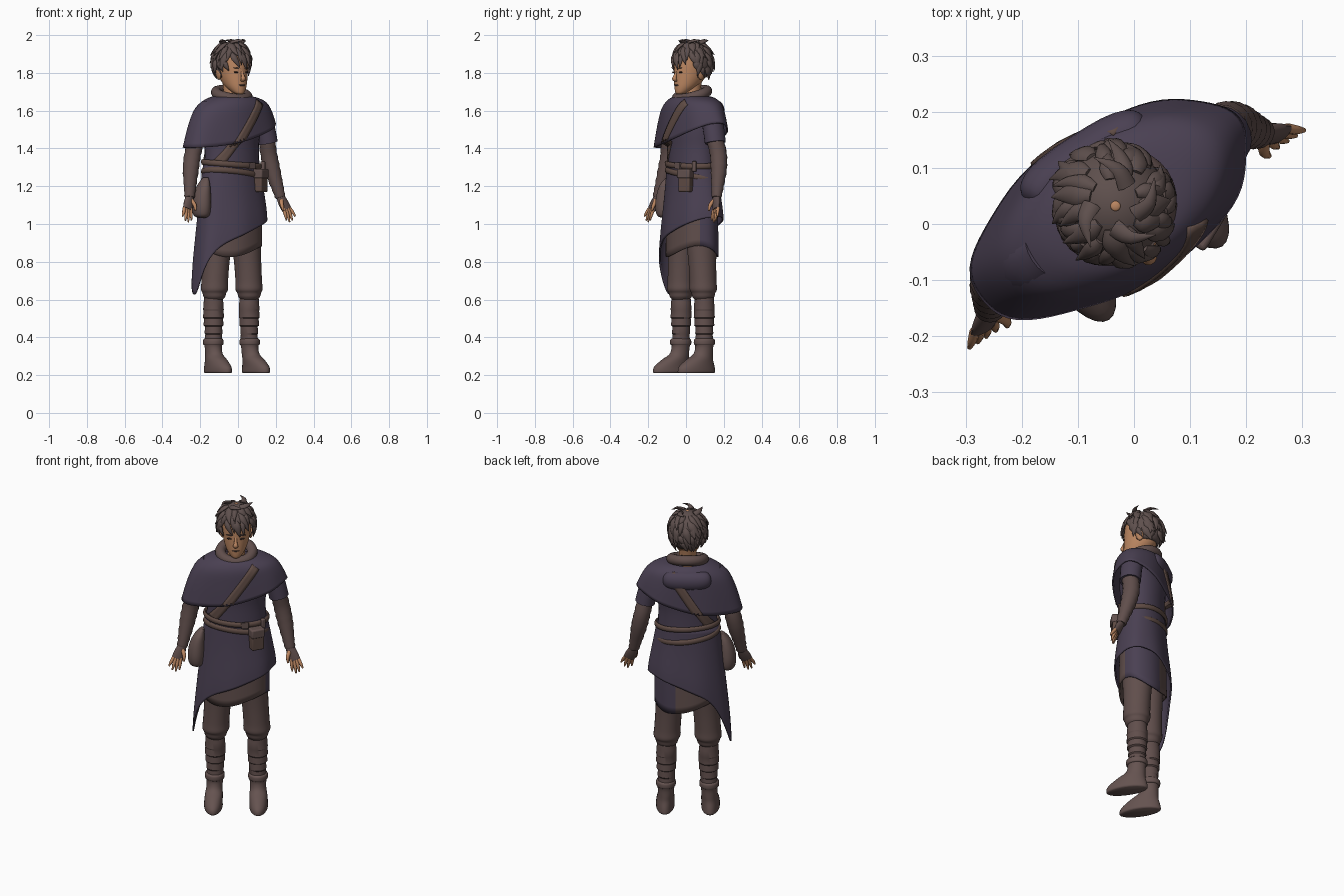
import bpy, bmesh, math, random
from math import sin, cos, pi, radians, exp
from mathutils import Vector, Matrix
from mathutils.bvhtree import BVHTree

if "Cube" in bpy.data.objects:
    bpy.data.objects.remove(bpy.data.objects["Cube"])
random.seed(4)
# the figure is turned about the vertical axis
PLACE = Matrix.Translation((-0.033, 0.032, 0)) @ Matrix.Rotation(radians(33), 4, 'Z')
LOCAL = PLACE.inverted()


def material(name, r, g, b):
    m = bpy.data.materials.new(name)
    m.use_nodes = True
    m.diffuse_color = (r, g, b, 1)
    node = m.node_tree.nodes["Principled BSDF"]
    node.inputs["Base Color"].default_value = (r, g, b, 1)
    node.inputs["Roughness"].default_value = 0.9
    return m


PURPLE = material("dusk purple cloth", .069, .052, .086)
BROWN = material("brown cloth", .118, .077, .072)
BOOT = material("boot brown", .13, .086, .08)
HAIR = material("hair brown", .112, .079, .074)
LEATHER = material("strap leather", .115, .071, .058)
SKIN = material("skin", .5, .24, .12)
DARK = material("dark line", .04, .022, .018)


def finish(name, bm, mat, thick=0, bevel=0, angle=50, offset=-1):
    bmesh.ops.recalc_face_normals(bm, faces=bm.faces)
    bm.transform(PLACE)
    me = bpy.data.meshes.new(name)
    bm.to_mesh(me)
    bm.free()
    ob = bpy.data.objects.new(name, me)
    bpy.context.collection.objects.link(ob)
    me.materials.append(mat)
    if thick:
        mod = ob.modifiers.new("thickness", 'SOLIDIFY')
        mod.thickness, mod.offset = thick, offset
    if bevel:
        mod = ob.modifiers.new("bevel", 'BEVEL')
        mod.width, mod.segments = bevel, 3
    bpy.ops.object.select_all(action='DESELECT')
    ob.select_set(True)
    bpy.context.view_layer.objects.active = ob
    bpy.ops.object.shade_smooth_by_angle(angle=radians(angle))
    return ob


def skin_rings(bm, rings, caps=True, loop=False):
    vs = [[bm.verts.new(p) for p in r] for r in rings]
    n = len(vs[0])
    pairs = list(zip(vs, vs[1:])) + ([(vs[-1], vs[0])] if loop else [])
    for a, b in pairs:
        for i in range(n):
            bm.faces.new((a[i], a[(i + 1) % n], b[(i + 1) % n], b[i]))
    if caps and not loop:
        bm.faces.new(vs[0])
        bm.faces.new(vs[-1])


def smooth(pts, steps=4, loop=False):
    # Catmull-Rom through tuples of any length
    n, out = len(pts), []
    get = (lambda i: pts[i % n]) if loop else (lambda i: pts[max(0, min(n - 1, i))])
    for i in range(n if loop else n - 1):
        for k in range(steps):
            t = k / steps
            out.append(tuple(.5 * (2 * b + (c - a) * t + (2 * a - 5 * b + 4 * c - d) * t * t
                                   + (3 * b - a - 3 * c + d) * t ** 3)
                             for a, b, c, d in zip(get(i - 1), get(i), get(i + 1), get(i + 2))))
    return out if loop else out + [pts[-1]]


def loft(name, prof, mat, n=28, steps=4, **kw):
    # profile rows: z, centre x, centre y, radius x, radius y
    bm = bmesh.new()
    skin_rings(bm, [[(cx + rx * cos(2 * pi * i / n), cy + ry * sin(2 * pi * i / n), z) for i in range(n)]
                    for z, cx, cy, rx, ry in smooth(prof, steps)])
    return finish(name, bm, mat, **kw)


def add_tube(bm, pts, up=None, n=10, loop=False):
    # path rows: x, y, z, half width, half thickness
    ps = [Vector(p[:3]) for p in pts]
    m, rings = len(ps), []
    for i, p in enumerate(ps):
        t = (ps[(i + 1) % m] - ps[i - 1]) if loop else ps[min(i + 1, m - 1)] - ps[max(i - 1, 0)]
        u = up(p) if up else Vector((0, -1, 0))
        s = t.cross(u).normalized()
        u = s.cross(t).normalized()
        w, h = pts[i][3:5]
        rings.append([p + s * w * cos(2 * pi * k / n) + u * h * sin(2 * pi * k / n) for k in range(n)])
    skin_rings(bm, rings, loop=loop)


def tube(name, pts, mat, steps=4, loop=False, **kw):
    bm = bmesh.new()
    add_tube(bm, smooth(pts, steps, loop), loop=loop, **kw)
    return finish(name, bm, mat)


def ellipsoid(name, c, r, mat, tilt=0):
    bm = bmesh.new()
    bmesh.ops.create_uvsphere(bm, u_segments=24, v_segments=14, radius=1)
    bm.transform(Matrix.Translation(c) @ Matrix.Rotation(tilt, 4, 'Y') @ Matrix.Diagonal((*r, 1)))
    return finish(name, bm, mat)


def box(name, c, size, mat, turn=0, bevel=.008):
    bm = bmesh.new()
    bmesh.ops.create_cube(bm, size=1)
    bm.transform(Matrix.Translation(c) @ Matrix.Rotation(turn, 4, 'Z') @ Matrix.Diagonal((*size, 1)))
    return finish(name, bm, mat, bevel=bevel)


def drape(name, prof, hem, folds, flare, mat, n=72):
    # cloth: rows are drop fraction, radius x, radius y; hem is height by angle; flare widens the right
    bm, rings, top = bmesh.new(), [], prof[0][3]
    for f, rx, ry, _ in smooth(prof):
        ring = []
        for i in range(n):
            a = 2 * pi * i / n
            k = 1 + folds * f * (sin(7 * a + 1) + .6 * sin(4 * a))
            wide = 1 + flare * max(f, 0) ** .5 * max(0, -cos(a))
            ring.append((rx * k * wide * cos(a), ry * k * sin(a), top + (hem(a) - top) * f))
        rings.append(ring)
    skin_rings(bm, rings, caps=False)
    return finish(name, bm, mat, thick=.008)


def strap(name, ends, half, side, on):
    # flat band laid on the cloth; side is -1 for the front and 1 for the back
    trees = [BVHTree.FromPolygons([LOCAL @ v.co for v in o.data.vertices],
                                  [p.vertices[:] for p in o.data.polygons]) for o in on]
    a, b = Vector(ends[0]), Vector(ends[1])
    across = Vector((a.z - b.z, 0, b.x - a.x)).normalized() * half
    bm, rows = bmesh.new(), []
    for i in range(25):
        c = a.lerp(b, i / 24)
        row = []
        for k in (-1, -.33, .33, 1):
            p = c + across * k
            hits = [t.ray_cast(Vector((p.x, side, p.z)), Vector((0, -side, 0)))[0] for t in trees]
            row.append(bm.verts.new((p.x, max(h.y * side for h in hits if h) * side + side * .001, p.z)))
        rows.append(row)
    for r, q in zip(rows, rows[1:]):
        for k in range(3):
            bm.faces.new((r[k], r[k + 1], q[k + 1], q[k]))
    finish(name, bm, LEATHER, thick=.01, offset=0)


# clothing on the body
tunic = loft("tunic_body", [(1.27, 0, 0, .162, .113), (1.4, 0, 0, .155, .112), (1.5, 0, 0, .165, .118),
                            (1.6, 0, 0, .165, .105), (1.66, 0, 0, .09, .07)], PURPLE)
cape = drape("shoulder_cape", [(0, .095, .085, 1.678), (.07, .15, .112, 0), (.24, .205, .132, 0),
                               (.55, .24, .14, 0), (1, .268, .147, 0)],
             lambda a: 1.405 + .13 * (.5 + .5 * cos(a + .05)) ** 2, .014, .1, PURPLE)
drape("long_skirt", [(0, .163, .115, 1.32), (.4, .183, .125, 0), (.8, .203, .14, 0), (1, .209, .145, 0)],
      lambda a: .95 + .085 * cos(a) + .025 * max(0, sin(a)) - .24 * exp(-((a - 3.05) / .6) ** 2),
      .014, .13, PURPLE)
under = drape("under_skirt", [(0, .15, .105, 1.25), (.5, .172, .118, 0), (1, .176, .122, 0)],
              lambda a: .855 + .03 * cos(2 * a + 1), .008, 0, BROWN)
under.data.materials.append(PURPLE)
for p in under.data.polygons:
    c = LOCAL @ p.center
    p.material_index = int(-.3 < math.atan2(c.y, c.x) < 1.05)
ring8 = [2 * pi * i / 8 for i in range(8)]
outward = lambda p: Vector((p.x, p.y, .001))
tube("folded_hood", [(-.125, .085, 1.612, .012, .012), (-.11, .09, 1.61, .042, .036), (-.06, .102, 1.602, .054, .043),
                     (.06, .102, 1.602, .054, .043), (.11, .09, 1.61, .042, .036), (.125, .085, 1.612, .012, .012)],
     PURPLE, n=20)
tube("neck_scarf", [(.085 * cos(a), .077 * sin(a), 1.685 + .024 * sin(a), .028, .028) for a in ring8],
     BROWN, loop=True, up=outward, n=14)

# belts, strap, pouches
for name, z, tx, ty in (("upper_belt", 1.317, -.06, .05), ("lower_belt", 1.262, -.13, -.1)):
    tube(name, [(.168 * cos(a), .12 * sin(a), z + tx * .168 * cos(a) + ty * .12 * sin(a), .015, .009)
                for a in ring8], LEATHER, loop=True, up=outward, steps=6)
strap("front_strap", [(.105, 0, 1.645), (-.125, 0, 1.325)], .023, -1, (tunic, cape))
strap("back_strap", [(.085, 0, 1.645), (-.125, 0, 1.325)], .023, 1, (tunic, cape))
box("belt_pouch", (.111, -.112, 1.222), (.07, .048, .105), LEATHER, .45)
box("pouch_flap", (.111, -.114, 1.267), (.077, .054, .05), BOOT, .45)
box("belt_buckle", (.05, -.121, 1.308), (.04, .016, .035), BOOT, .15, .004)
box("belt_vial", (.145, -.08, 1.305), (.022, .022, .055), BOOT, .5, .006)
loft("side_bag", [(1.032, -.208, -.03, .012, .02), (1.045, -.21, -.03, .038, .048), (1.09, -.211, -.03, .046, .058),
                  (1.15, -.207, -.03, .043, .054), (1.2, -.198, -.03, .032, .044), (1.23, -.188, -.028, .02, .03),
                  (1.245, -.18, -.025, .012, .02)], BOOT)

# paired limbs
for side, s in (("left", 1), ("right", -1)):
    loft(side + "_trouser_leg", [(1.1, s * .08, 0, .075, .085), (.95, s * .088, 0, .077, .085),
                                 (.8, s * .1, 0, .071, .075), (.7, s * .107, 0, .07, .072),
                                 (.655, s * .109, 0, .072, .073), (.635, s * .11, 0, .063, .064),
                                 (.615, s * .11, 0, .057, .059), (.6, s * .11, 0, .045, .047)], BROWN)
    # overlapping wraps around the calf
    wraps = []
    for i in range(6):
        z = .625 - i * .042
        r = .05 + .006 * sin(pi * min(1, i / 4)) - .005 * (i / 5)
        wraps += [(z, s * .112, .004, r - .001, r), (z - .036, s * .113, .004, r + .001, r + .003)]
    loft(side + "_calf_wraps", wraps, BROWN, steps=1, angle=25)
    loft(side + "_boot", [(.21, s * .12, -.05, .042, .108), (.218, s * .12, -.05, .049, .114),
                          (.245, s * .12, -.048, .049, .108), (.28, s * .118, -.03, .047, .081),
                          (.31, s * .116, -.006, .043, .056), (.345, s * .115, .002, .044, .049),
                          (.37, s * .115, .003, .049, .054)], BOOT)
    loft(side + "_boot_cuff", [(.358, s * .115, .003, .046, .05), (.364, s * .115, .003, .052, .057),
                               (.385, s * .115, .003, .052, .057), (.393, s * .115, .003, .046, .05)], BOOT)

    slim = .95 + .05 * s
    tube(side + "_short_sleeve", [(s * .15, 0, 1.63, .035, .048), (s * .185, 0, 1.58, .05 * slim, .06),
                                  (s * .21, 0, 1.5, .052 * slim, .058), (s * .226, 0, 1.43, .053 * slim, .057)],
         PURPLE, n=20)
    path = smooth([(s * .222, 0, 1.45, .041, .044), (s * .24, .01, 1.37, .042, .044),
                   (s * .257, .002, 1.29, .041, .041), (s * .275, -.018, 1.2, .032, .031),
                   (s * .287, -.032, 1.14, .026, .024)], 4)
    path = [(x, y, z, w + .003 * (i % 2), h + .003 * (i % 2)) for i, (x, y, z, w, h) in enumerate(path)]
    tube(side + "_wrapped_arm", path, BROWN, n=18, steps=1)
    tube(side + "_palm", [(s * .284, -.03, 1.15, .022, .018), (s * .299, -.042, 1.11, .03, .016),
                          (s * .313, -.052, 1.078, .03, .012)], BROWN, n=14)
    bm = bmesh.new()
    for bx, tx, tz in ((.293, .3, 1.02), (.307, .32, 1.01), (.32, .338, 1.018), (.332, .356, 1.04)):
        add_tube(bm, smooth([(s * bx, -.05, 1.085, .009, .009), (s * (bx + tx) / 2, -.062, (1.085 + tz) / 2, .009, .008),
                             (s * tx, -.07, tz, .004, .004)]), n=8)
    add_tube(bm, smooth([(s * .284, -.045, 1.125, .012, .011), (s * .275, -.064, 1.1, .01, .01),
                         (s * .278, -.074, 1.07, .005, .005)]), n=8)
    finish(side + "_fingers", bm, SKIN)

    # face features of each side
    ellipsoid(side + "_ear", (s * .08, .008, 1.795), (.01, .02, .032), SKIN, s * .2)
    ellipsoid(side + "_eye", (s * .032, -.093, 1.803), (.015, .006, .0045), DARK, s * -.1)
    ellipsoid(side + "_eyebrow", (s * .034, -.097, 1.826), (.018, .006, .003), HAIR, s * -.1)

# head
loft("neck", [(1.62, 0, 0, .055, .055), (1.69, 0, -.005, .046, .05), (1.76, 0, 0, .048, .055)], SKIN)
loft("head", [(1.688, 0, -.08, .014, .014), (1.697, 0, -.066, .03, .034), (1.725, 0, -.042, .051, .061),
              (1.76, 0, -.022, .065, .081), (1.8, 0, -.008, .074, .094), (1.85, 0, 0, .08, .1),
              (1.9, 0, 0, .077, .09), (1.945, 0, 0, .045, .055)], SKIN)
tube("nose", [(0, -.098, 1.812, .006, .004), (0, -.107, 1.785, .009, .008), (0, -.112, 1.768, .014, .011),
              (0, -.1, 1.758, .01, .006)], SKIN)
ellipsoid("mouth", (0, -.098, 1.735), (.02, .008, .005), LEATHER)

# hair: a cap open at the face, covered with pointed locks
CENTRE, SIZE = Vector((0, .003, 1.855)), Vector((.098, .105, .113))
bm = bmesh.new()
bmesh.ops.create_uvsphere(bm, u_segments=32, v_segments=20, radius=1)
bm.transform(Matrix.Translation(CENTRE) @ Matrix.Diagonal((*SIZE, 1)))
gone = [v for v in bm.verts if (v.co.y < -.02 and v.co.z < 1.875) or v.co.z < 1.77]
bmesh.ops.delete(bm, geom=gone, context='VERTS')
finish("hair_cap", bm, HAIR, thick=.006)
ellipsoid("crown_parting", (0, 0, 1.967), (.009, .009, .004), SKIN)


def scalp(az, el, k):
    d = Vector((cos(el) * cos(az), cos(el) * sin(az), sin(el)))
    return CENTRE + d * SIZE * k


bm = bmesh.new()
for el, count, drop in ((64, 11, 44), (46, 15, 46), (26, 17, 40), (6, 17, 36), (-12, 17, 30)):
    for i in range(count):
        az = 2 * pi * (i + random.uniform(-.3, .3)) / count
        front = -sin(az)
        if (el < 20 and front > .55) or (el < 0 and front > .15):
            continue
        swirl, lift = random.uniform(-.3, .6), random.uniform(.02, .22)
        fall = drop * random.uniform(.75, 1.15)
        width = random.uniform(.014, .022)
        rows = []
        for t, w in ((0, .5), (.3, 1), (.65, .7), (1, .05)):
            p = scalp(az + swirl * t, radians(el - fall * t), 1 + .035 * sin(pi * t) + lift * t ** 3)
            rows.append((*p, width * w, .009 * w + .001))
        add_tube(bm, smooth(rows, 3), up=lambda p: p - CENTRE, n=8)
# curling tufts on the crown
for az in (.4, 2.6, 4.1, 5.3):
    rows = [(*scalp(az + t, radians(66 - 16 * t), 1 + .36 * t * (1.2 - .2 * t)), w, w * .6)
            for t, w in ((0, .018), (.5, .013), (1, .001))]
    add_tube(bm, smooth(rows, 3), up=lambda p: p - CENTRE, n=8)
finish("hair_locks", bm, HAIR)
